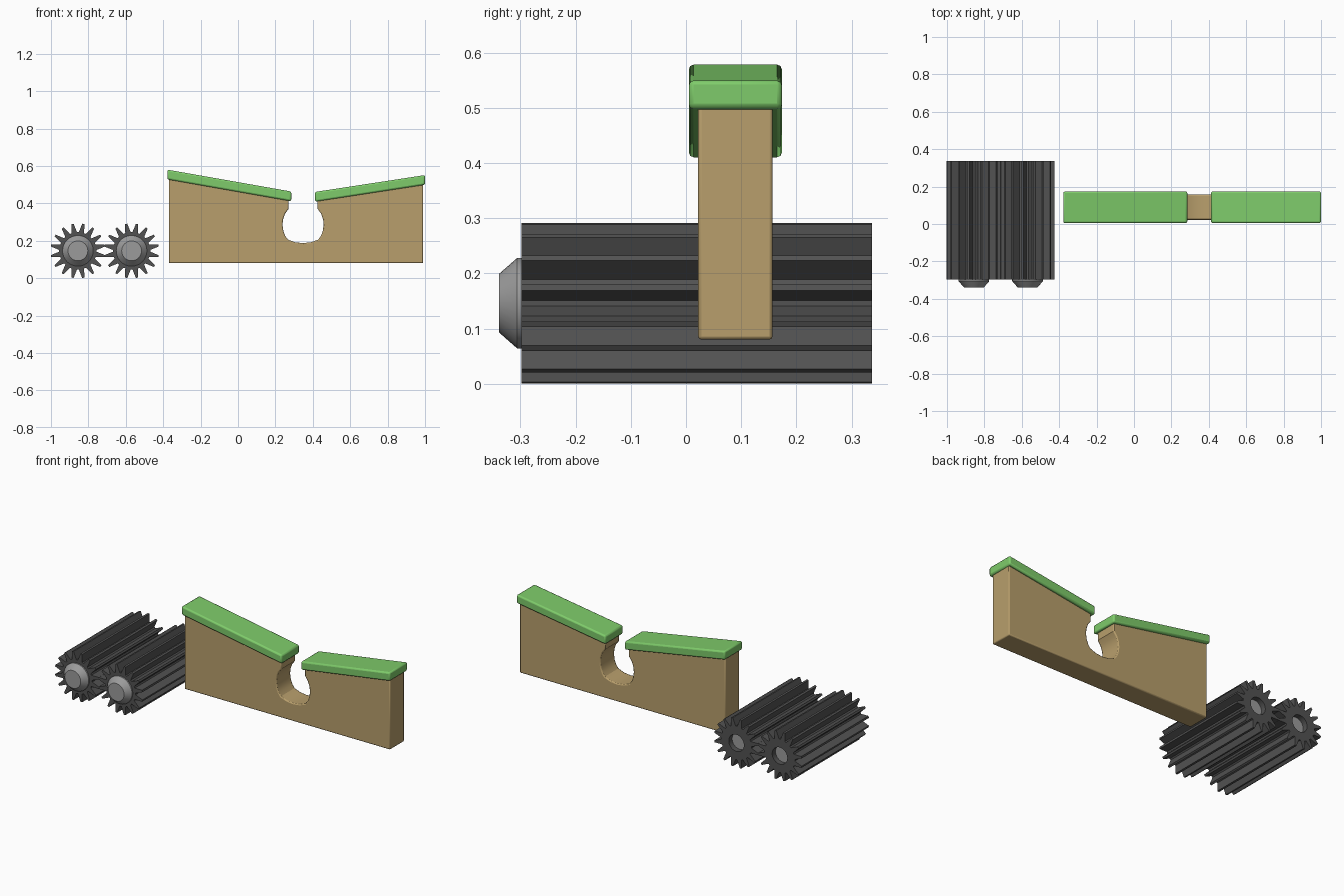
import bpy, bmesh, math

if "Cube" in bpy.data.objects:
    bpy.data.objects.remove(bpy.data.objects["Cube"])


def material(name, rgb):
    m = bpy.data.materials.new(name)
    m.diffuse_color = (*rgb, 1)
    m.use_nodes = True
    m.node_tree.nodes["Principled BSDF"].inputs["Base Color"].default_value = m.diffuse_color
    return m


GREEN = material("leaf green", (0.21, 0.60, 0.145))
TAN = material("tan wood", (0.48, 0.345, 0.15))
DARK = material("dark grey", (0.085, 0.085, 0.085))
STEEL = material("light grey", (0.33, 0.33, 0.33))


def finish(bm, name, mats, bevel=0, smooth=30):
    bmesh.ops.recalc_face_normals(bm, faces=bm.faces)
    me = bpy.data.meshes.new(name)
    bm.to_mesh(me)
    bm.free()
    ob = bpy.data.objects.new(name, me)
    bpy.context.collection.objects.link(ob)
    for m in mats:
        me.materials.append(m)
    if bevel:
        b = ob.modifiers.new("bevel", 'BEVEL')
        b.width, b.segments = bevel, 2
        b.limit_method, b.angle_limit = 'ANGLE', math.radians(42)
    bpy.ops.object.select_all(action='DESELECT')
    ob.select_set(True)
    bpy.context.view_layer.objects.active = ob
    bpy.ops.object.shade_smooth_by_angle(angle=math.radians(smooth))
    return ob


def extrude_xz(name, pts, y0, y1, mat, bevel):
    """Solid from a side profile, pulled along y."""
    bm = bmesh.new()
    f = bm.faces.new([bm.verts.new((x, y0, z)) for x, z in pts])
    r = bmesh.ops.extrude_face_region(bm, geom=[f])
    vs = [v for v in r["geom"] if isinstance(v, bmesh.types.BMVert)]
    bmesh.ops.translate(bm, verts=vs, vec=(0, y1 - y0, 0))
    return finish(bm, name, [mat], bevel)


def lofted(name, rings, mats, steel_end=False):
    """Rings of equal point count joined in order, both ends closed."""
    bm = bmesh.new()
    loops = [[bm.verts.new(p) for p in ring] for ring in rings]
    n = len(loops[0])
    for a, b in zip(loops, loops[1:]):
        for i in range(n):
            j = (i + 1) % n
            bm.faces.new((a[i], a[j], b[j], b[i]))
    bm.faces.new(loops[0])
    end = bm.faces.new(loops[-1])
    end.material_index = 1 if steel_end else 0
    return finish(bm, name, mats)


# support body with a keyhole notch
CX = 0.348
half = [(0.27, 0.37), (0.252, 0.345), (0.241, 0.315), (0.238, 0.285),
        (0.243, 0.25), (0.253, 0.225), (0.267, 0.206), (0.305, 0.192)]
notch = half + [(CX, 0.187)] + [(2 * CX - x, z) for x, z in reversed(half)]
body = [(-0.37, 0.08), (-0.37, 0.535), (0.27, 0.42)] + notch
body += [(0.426, 0.42), (0.99, 0.508), (0.99, 0.08)]
extrude_xz("support_body", body, 0.022, 0.157, TAN, 0.006)

# sloping top slabs
for name, x0, z0, x1, z1 in (("left_slab", -0.378, 0.58, 0.285, 0.463),
                             ("right_slab", 0.412, 0.461, 1.0, 0.551)):
    pts = [(x0, z0), (x1, z1), (x1, z1 - 0.052), (x0, z0 - 0.052)]
    extrude_xz(name, pts, 0.005, 0.174, GREEN, 0.009)

# toothed rollers with front caps and recessed back sockets
TEETH, CZ = 16, 0.146
step = 360 / TEETH
TOOTH = ((-8.5, 0.1), (-2.2, 0.147), (2.2, 0.147), (8.5, 0.1))
for side, cx in (("left", -0.856), ("right", -0.569)):
    polar = [(math.radians((k + 0.5) * step + a), r)
             for k in range(TEETH) for a, r in TOOTH]

    def ring(y, radius=None):
        return [(cx + (radius or r) * math.cos(a), y,
                 CZ + (radius or r) * math.sin(a)) for a, r in polar]

    lofted(side + "_roller",
           [ring(-0.29, 0.07), ring(-0.298, 0.07), ring(-0.298), ring(0.337),
            ring(0.337, 0.05), ring(0.305, 0.05)], [DARK, STEEL], True)

    def circle(y, r, n=32):
        return [(cx + r * math.cos(t * math.tau / n), y,
                 CZ + r * math.sin(t * math.tau / n)) for t in range(n)]

    lofted(side + "_roller_cap",
           [circle(-0.294, 0.082), circle(-0.306, 0.082),
            circle(-0.339, 0.053)], [STEEL])
